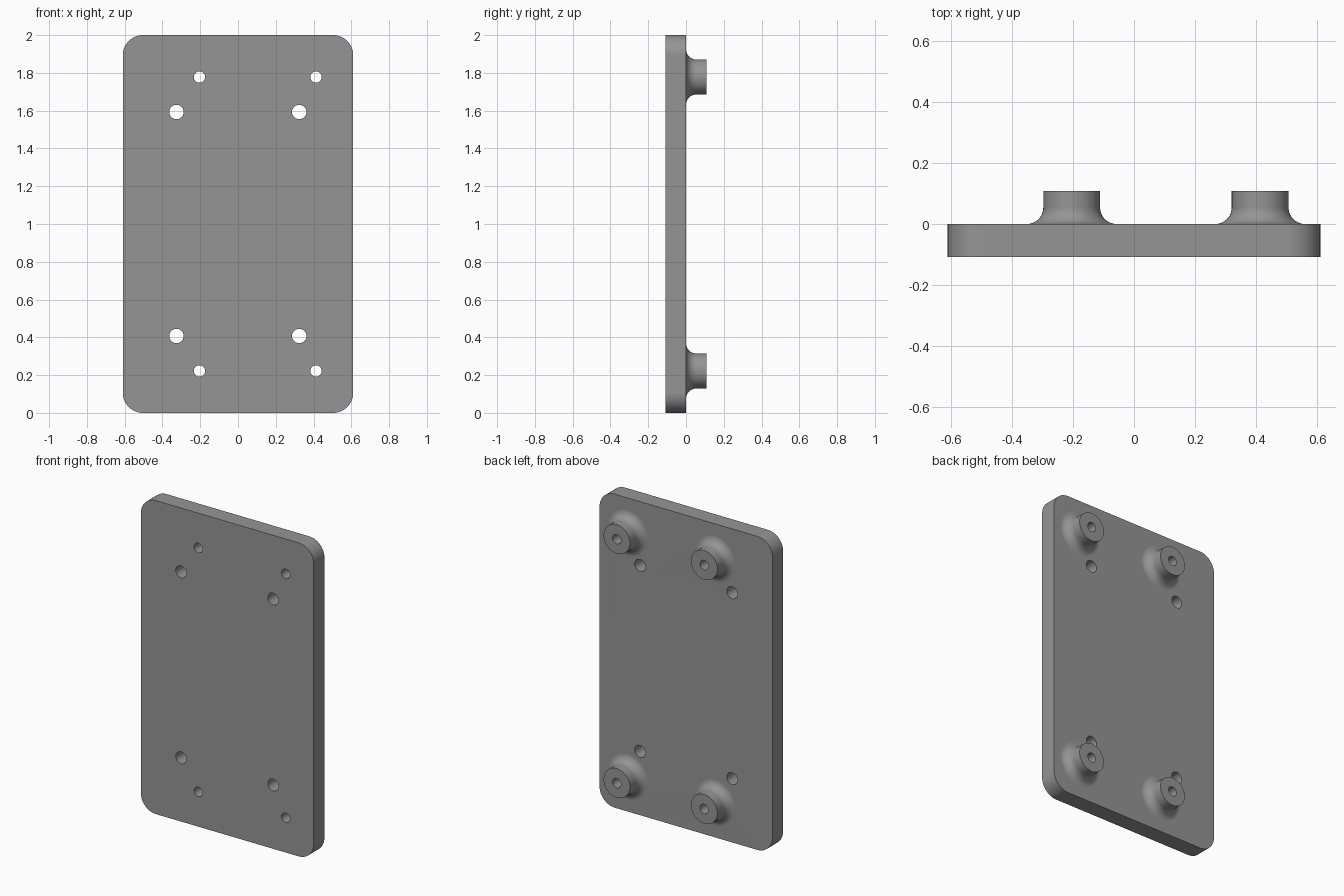
import bpy
import bmesh
import math

if "Cube" in bpy.data.objects:
    bpy.data.objects.remove(bpy.data.objects["Cube"])

HALF_W, HEIGHT, CORNER = 0.61, 2.0, 0.107
FRONT, BACK, BOSS_TOP = -0.108, 0.0, 0.108
BOSS_R, FILLET = 0.093, 0.054
SEG = 48

bm = bmesh.new()


def circle(cx, cz, r, y):
    """Closed ring of points in the plane at depth y."""
    return [(cx + r * math.cos(2 * math.pi * i / SEG), y,
             cz + r * math.sin(2 * math.pi * i / SEG)) for i in range(SEG)]


def outline(y, steps=16):
    """Rounded rectangle of the plate at depth y."""
    points = []
    for q, (sx, sz) in enumerate([(1, 1), (-1, 1), (-1, -1), (1, -1)]):
        cx = sx * (HALF_W - CORNER)
        cz = HEIGHT / 2 + sz * (HEIGHT / 2 - CORNER)
        for i in range(steps + 1):
            a = math.pi / 2 * (q + i / steps)
            points.append((cx + CORNER * math.cos(a), y, cz + CORNER * math.sin(a)))
    return points


def loft(loops):
    """Bridge successive rings; return the edges of the first and last ring."""
    rings = [[bm.verts.new(p) for p in loop] for loop in loops]
    n = len(rings[0])
    for a, b in zip(rings, rings[1:]):
        for i in range(n):
            j = (i + 1) % n
            bm.faces.new((a[i], a[j], b[j], b[i]))
    return [[bm.edges.get((r[i], r[(i + 1) % n])) for i in range(n)]
            for r in (rings[0], rings[-1])]


# plate rim
front_edges, back_edges = loft([outline(FRONT), outline(BACK)])

# plain through holes
for x in (-0.326, 0.324):
    for z in (0.407, 1.593):
        first, last = loft([circle(x, z, 0.038, FRONT), circle(x, z, 0.038, BACK)])
        front_edges += first
        back_edges += last

# filleted standoffs, each with a bore running through to the front
profile = [(0.030, FRONT), (0.030, BOSS_TOP), (BOSS_R, BOSS_TOP)]
for i in range(11):
    a = math.pi / 2 * i / 10
    profile.append((BOSS_R + FILLET * (1 - math.cos(a)),
                    BACK + FILLET * (1 - math.sin(a))))
for x in (-0.204, 0.413):
    for z in (0.222, 1.778):
        first, last = loft([circle(x, z, r, y) for r, y in profile])
        front_edges += first
        back_edges += last

# flat front and back faces around the openings
for edges in (front_edges, back_edges):
    bmesh.ops.triangle_fill(bm, edges=edges, use_beauty=True)
bmesh.ops.recalc_face_normals(bm, faces=bm.faces)

mesh = bpy.data.meshes.new("mounting_plate")
bm.to_mesh(mesh)
bm.free()
plate = bpy.data.objects.new("mounting_plate", mesh)
bpy.context.collection.objects.link(plate)

grey = bpy.data.materials.new("mid grey")
grey.diffuse_color = (0.3, 0.3, 0.3, 1)
grey.use_nodes = True
grey.node_tree.nodes["Principled BSDF"].inputs["Base Color"].default_value = grey.diffuse_color
mesh.materials.append(grey)

# smooth round walls, crisp edges, true flats
bpy.context.view_layer.objects.active = plate
plate.select_set(True)
bpy.ops.object.shade_smooth_by_angle(angle=math.radians(30))
weighted = plate.modifiers.new("flat_faces", 'WEIGHTED_NORMAL')
weighted.keep_sharp = True
